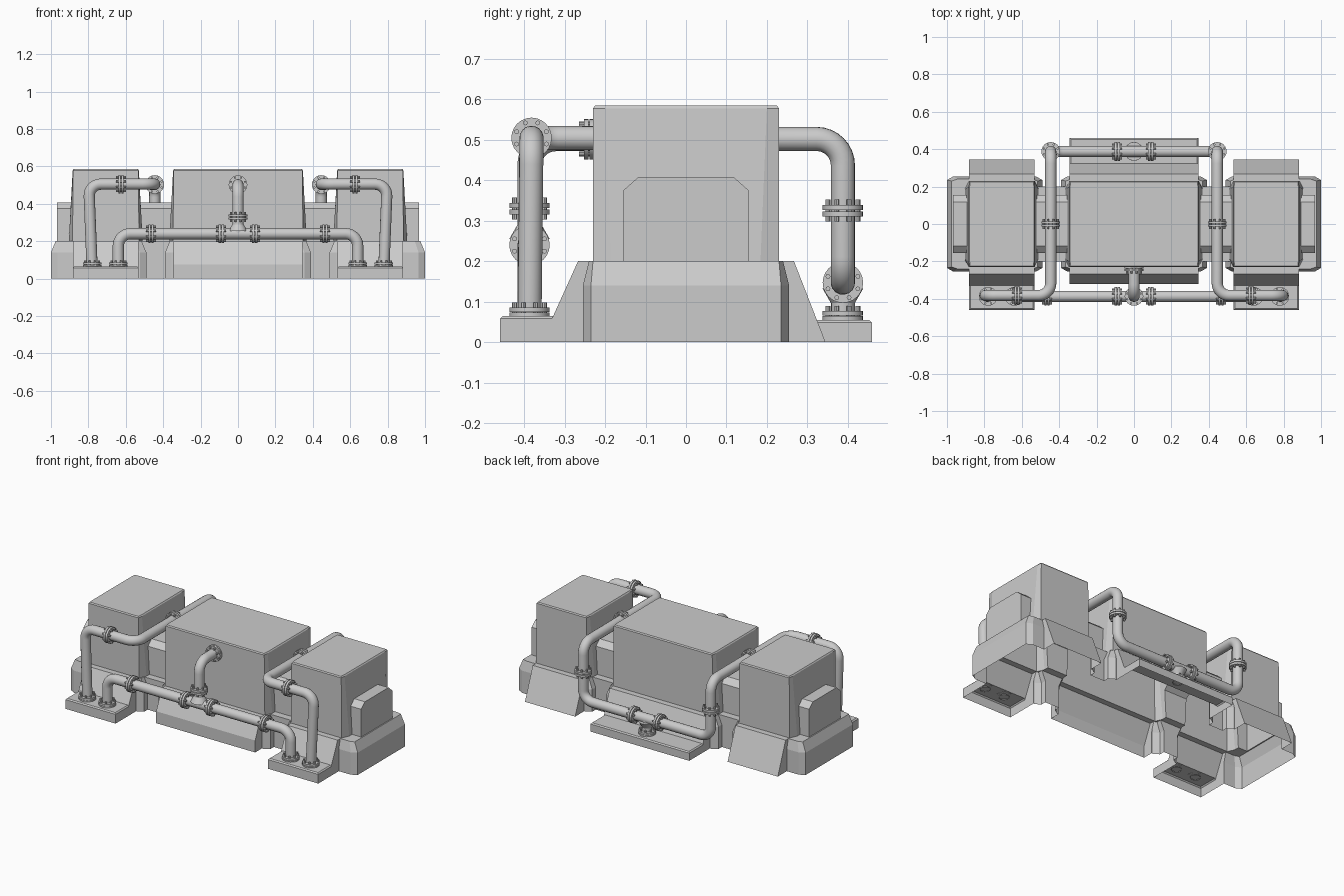
import bpy, bmesh, math
from mathutils import Vector

cube = bpy.data.objects.get("Cube")
if cube:
    bpy.data.objects.remove(cube, do_unlink=True)

grey = bpy.data.materials.new("machine grey")
grey.use_nodes = True
grey.diffuse_color = (0.6, 0.6, 0.6, 1)
grey.node_tree.nodes["Principled BSDF"].inputs["Base Color"].default_value = (0.6, 0.6, 0.6, 1)


def add_object(name, mesh):
    obj = bpy.data.objects.new(name, mesh)
    bpy.context.scene.collection.objects.link(obj)
    if not mesh.materials:
        mesh.materials.append(grey)
    return obj


def mesh_from(bm, name):
    bmesh.ops.recalc_face_normals(bm, faces=bm.faces)
    mesh = bpy.data.meshes.new(name)
    bm.to_mesh(mesh)
    bm.free()
    return mesh


def loft(name, rings):
    """Closed solid through rings that share a vertex count."""
    bm = bmesh.new()
    loops = [[bm.verts.new(p) for p in ring] for ring in rings]
    n = len(loops[0])
    for low, high in zip(loops, loops[1:]):
        for i in range(n):
            j = (i + 1) % n
            bm.faces.new((low[i], low[j], high[j], high[i]))
    bm.faces.new(loops[0])
    bm.faces.new(loops[-1])
    return add_object(name, mesh_from(bm, name))


def octagon(cx, hx, hy, ix, iy, z):
    """Rectangle hx by hy with its corners cut by ix and iy."""
    quarter = [(hx, hy - iy), (hx - ix, hy)]
    half = quarter + [(-x, y) for x, y in reversed(quarter)]
    return [(cx + x, y, z) for x, y in half + [(-x, -y) for x, y in half]]


def prism_x(name, cx, hx, profile):
    """Extrude a y-z profile along x."""
    return loft(name, [[(cx + d, y, z) for y, z in profile] for d in (-hx, hx)])


def pad(name, cx, hx, y0, y1, h):
    def ring(z, d):
        return [(cx + sx * (hx - d), y, z) for sx, y in
                ((-1, y0 + d), (1, y0 + d), (1, y1 - d), (-1, y1 - d))]
    return loft(name, [ring(0, 0), ring(h - 0.007, 0), ring(h, 0.007)])


def skirt(cx, hx, side, foot_y, foot_z):
    profile = [(0.1, 0), (0.1, 0.2), (0.267, 0.2), (foot_y, foot_z)]
    if foot_z > 0:
        profile.append((foot_y, 0))
    return prism_x("skirt", cx, hx, [(side * y, z) for y, z in profile])


# Plinth, housings and side skirts
parts = []
for cx, hx in ((0, 0.39), (-0.745, 0.255), (0.745, 0.255)):
    parts.append(loft("plinth", [
        octagon(cx, hx, 0.255, 0.035, 0.02, 0),
        octagon(cx, hx, 0.255, 0.035, 0.02, 0.14),
        octagon(cx, hx - 0.025, 0.24, 0.03, 0.01, 0.2)]))
for cx, hx in ((0, 0.345), (-0.707, 0.175), (0.707, 0.175)):
    parts.append(loft("housing", [
        octagon(cx, hx + 0.028, 0.23, 0.024, 0.05, 0.1),
        octagon(cx, hx + 0.002, 0.23, 0.003, 0.03, 0.578),
        octagon(cx, hx - 0.003, 0.225, 0.003, 0.03, 0.585)]))
    parts.append(skirt(cx, hx, 1, 0.345, 0))
    if cx:
        parts.append(skirt(cx, hx, -1, 0.335, 0.05))
        parts.append(pad("pipe_pad", cx, hx, -0.46, -0.31, 0.065))
    else:
        parts.append(skirt(cx, hx, -1, 0.322, 0.075))
        parts.append(pad("pipe_pad", cx, hx, 0.3, 0.46, 0.055))

# Necks joining the plinths, and the chamfered spine through the housings
parts.append(prism_x("neck", 0, 0.7, [(-0.2, 0), (0.2, 0), (0.2, 0.2), (-0.2, 0.2)]))
parts.append(prism_x("spine", 0, 0.968, [
    (-0.155, 0.1), (0.155, 0.1), (0.155, 0.375), (0.118, 0.408),
    (-0.118, 0.408), (-0.155, 0.375)]))

# Fuse into one body that is open underneath
body = parts[0]
for part in parts[1:]:
    mod = body.modifiers.new("union", "BOOLEAN")
    mod.operation = "UNION"
    mod.solver = "EXACT"
    mod.object = part
depsgraph = bpy.context.evaluated_depsgraph_get()
fused = bpy.data.meshes.new_from_object(body.evaluated_get(depsgraph))
body.modifiers.clear()
for part in parts:
    bpy.data.objects.remove(part, do_unlink=True)
bm = bmesh.new()
bm.from_mesh(fused)
under = [f for f in bm.faces if all(v.co.z < 0.001 for v in f.verts)]
bmesh.ops.delete(bm, geom=under, context="FACES")
bm.to_mesh(fused)
bm.free()
add_object("machine_body", fused)

# Pipes
PIPE = 0.03
smooth = []


def pipe(name, corners, bend=0.065):
    pts = [Vector(c) for c in corners]
    path = [pts[0]]
    for a, p, b in zip(pts, pts[1:], pts[2:]):
        start = p + (a - p).normalized() * bend
        end = p + (b - p).normalized() * bend
        c = start + end - p
        for k in range(9):
            t = math.pi / 2 * k / 8
            path.append(c + (start - c) * math.cos(t) + (end - c) * math.sin(t))
    path.append(pts[-1])
    curve = bpy.data.curves.new(name, "CURVE")
    curve.dimensions = "3D"
    curve.bevel_depth = PIPE
    curve.bevel_resolution = 6
    spline = curve.splines.new("POLY")
    spline.points.add(len(path) - 1)
    for point, co in zip(spline.points, path):
        point.co = (*co, 1)
    temp = bpy.data.objects.new(name, curve)
    bpy.context.scene.collection.objects.link(temp)
    graph = bpy.context.evaluated_depsgraph_get()
    mesh = bpy.data.meshes.new_from_object(temp.evaluated_get(graph))
    bpy.data.objects.remove(temp, do_unlink=True)
    mesh.materials.clear()
    smooth.append(add_object(name, mesh))


def cylinder(bm, x, y, z0, z1, r0, r1, sides):
    made = bmesh.ops.create_cone(bm, cap_ends=True, segments=sides, radius1=r0,
                                 radius2=r1, depth=z1 - z0)
    bmesh.ops.translate(bm, verts=made["verts"], vec=(x, y, (z0 + z1) / 2))


def flange_mesh(name, discs, bolt0, bolt1):
    bm = bmesh.new()
    for z0, z1 in discs:
        cylinder(bm, 0, 0, z0, z1, 0.05, 0.05, 24)
    for k in range(8):
        a = math.tau * (k + 0.5) / 8
        cylinder(bm, 0.04 * math.cos(a), 0.04 * math.sin(a), bolt0, bolt1, 0.006, 0.006, 8)
    return mesh_from(bm, name)


joint = flange_mesh("joint_flange", [(-0.014, -0.002), (0.002, 0.014)], -0.027, 0.027)
foot = flange_mesh("foot_flange", [(0, 0.009), (0.011, 0.022)], 0, 0.034)
bm = bmesh.new()
cylinder(bm, 0, 0, 0.015, 0.05, 0.05, PIPE, 16)
collar = mesh_from(bm, "tee_collar")


def place(name, mesh, pos, axis):
    obj = add_object(name, mesh)
    obj.location = pos
    obj.rotation_euler = Vector(axis).to_track_quat("Z", "Y").to_euler()
    smooth.append(obj)


X, Y, Z = (1, 0, 0), (0, 1, 0), (0, 0, 1)
FY, BY = -0.387, 0.388
for s, side in ((1, "left"), (-1, "right")):
    # Over-the-top pipe from front pad to rear tee
    pipe(side + "_upper_pipe", [
        (s * 0.78, FY, 0.06), (s * 0.798, FY + 0.005, 0.505), (s * 0.445, FY + 0.005, 0.505),
        (s * 0.445, BY, 0.502), (s * 0.445, BY, 0.147), (0, BY, 0.147)])
    place(side + "_upper_foot_flange", foot, (s * 0.78, FY, 0.064), Z)
    place(side + "_upper_front_flange", joint, (s * 0.625, FY + 0.005, 0.505), X)
    place(side + "_upper_middle_flange", joint, (s * 0.445, 0, 0.503), Y)
    place(side + "_rear_riser_flange", joint, (s * 0.445, BY, 0.325), Z)
    place(side + "_rear_tee_flange", joint, (s * 0.09, BY, 0.147), X)
    # Low front pipe
    pipe(side + "_lower_pipe", [(s * 0.64, FY, 0.06), (s * 0.64, FY, 0.24), (0, FY, 0.24)])
    place(side + "_lower_foot_flange", foot, (s * 0.64, FY, 0.064), Z)
    place(side + "_lower_flange", joint, (s * 0.465, FY, 0.24), X)
    place(side + "_front_tee_flange", joint, (s * 0.09, FY, 0.24), X)

# Tee branches to the central housing and the rear pad
pipe("front_riser", [(0, FY, 0.24), (0, FY, 0.502), (0, -0.22, 0.502)])
place("front_tee_collar", collar, (0, FY, 0.24), Z)
place("front_riser_flange", joint, (0, FY, 0.33), Z)
place("housing_flange", foot, (0, -0.23, 0.502), (0, -1, 0))
pipe("rear_drop", [(0, BY, 0.147), (0, BY, 0.05)])
place("rear_tee_collar", collar, (0, BY, 0.147), (0, 0, -1))
place("rear_foot_flange", foot, (0, BY, 0.055), Z)

# Smooth the round parts, keeping hard rims
for obj in bpy.context.view_layer.objects:
    obj.select_set(obj in smooth)
bpy.context.view_layer.objects.active = smooth[0]
bpy.ops.object.shade_smooth_by_angle(angle=math.radians(35))
